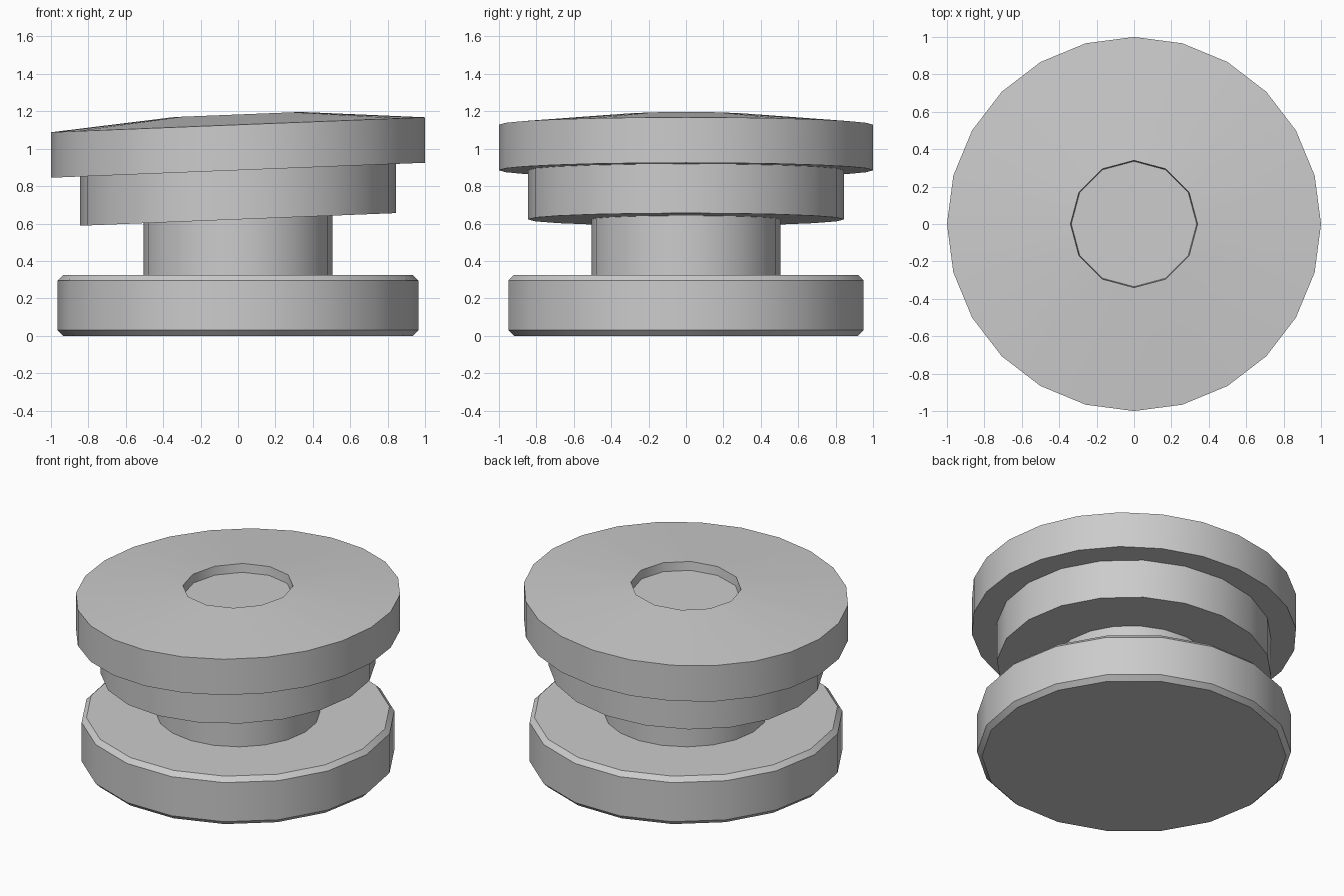
import bpy
import bmesh
from math import cos, sin, pi, radians

cube = bpy.data.objects.get("Cube")
if cube:
    bpy.data.objects.remove(cube, do_unlink=True)

grey = bpy.data.materials.new("plain_grey")
grey.use_nodes = True
colour = (0.6, 0.6, 0.6, 1)
grey.diffuse_color = colour
grey.node_tree.nodes["Principled BSDF"].inputs["Base Color"].default_value = colour


def turned_part(name, rings, slope=0.0):
    """Bridge (radius, height, sides) rings bottom to top; slope lifts the +x side."""
    bm = bmesh.new()
    loops = []
    for radius, height, sides in rings:
        verts = []
        for i in range(sides):
            a = 2 * pi * i / sides
            x = radius * cos(a)
            verts.append(bm.verts.new((x, radius * sin(a), height + slope * x)))
        loops.append([bm.edges.new((verts[i - 1], verts[i])) for i in range(sides)])
        if len(loops) == 1:
            bm.faces.new(verts[::-1])
    bm.faces.new(verts)
    for low, high in zip(loops, loops[1:]):
        bmesh.ops.bridge_loops(bm, edges=low + high)
    bmesh.ops.recalc_face_normals(bm, faces=bm.faces)
    mesh = bpy.data.meshes.new(name)
    bm.to_mesh(mesh)
    bm.free()
    mesh.materials.append(grey)
    obj = bpy.data.objects.new(name, mesh)
    bpy.context.collection.objects.link(obj)
    bpy.ops.object.select_all(action="DESELECT")
    obj.select_set(True)
    bpy.context.view_layer.objects.active = obj
    bpy.ops.object.shade_smooth_by_angle(angle=radians(32))
    return obj


TILT = 0.04

# Foot disc with chamfered rims
turned_part("base_disc", [(0.935, 0, 18), (0.965, 0.03, 18),
                          (0.965, 0.295, 18), (0.935, 0.325, 18)])

# Upright neck, running up into the head
turned_part("neck", [(0.505, 0.325, 20), (0.505, 0.66, 20)])

# Slanted lower collar
turned_part("collar", [(0.845, 0.622, 20), (0.845, 0.885, 20)], TILT)

# Slanted cap: straight rim, shallow cone and round recess
turned_part("cap", [(1.0, 0.885, 24), (1.0, 1.128, 24),
                    (0.34, 1.183, 12), (0.335, 1.125, 12)], TILT)
